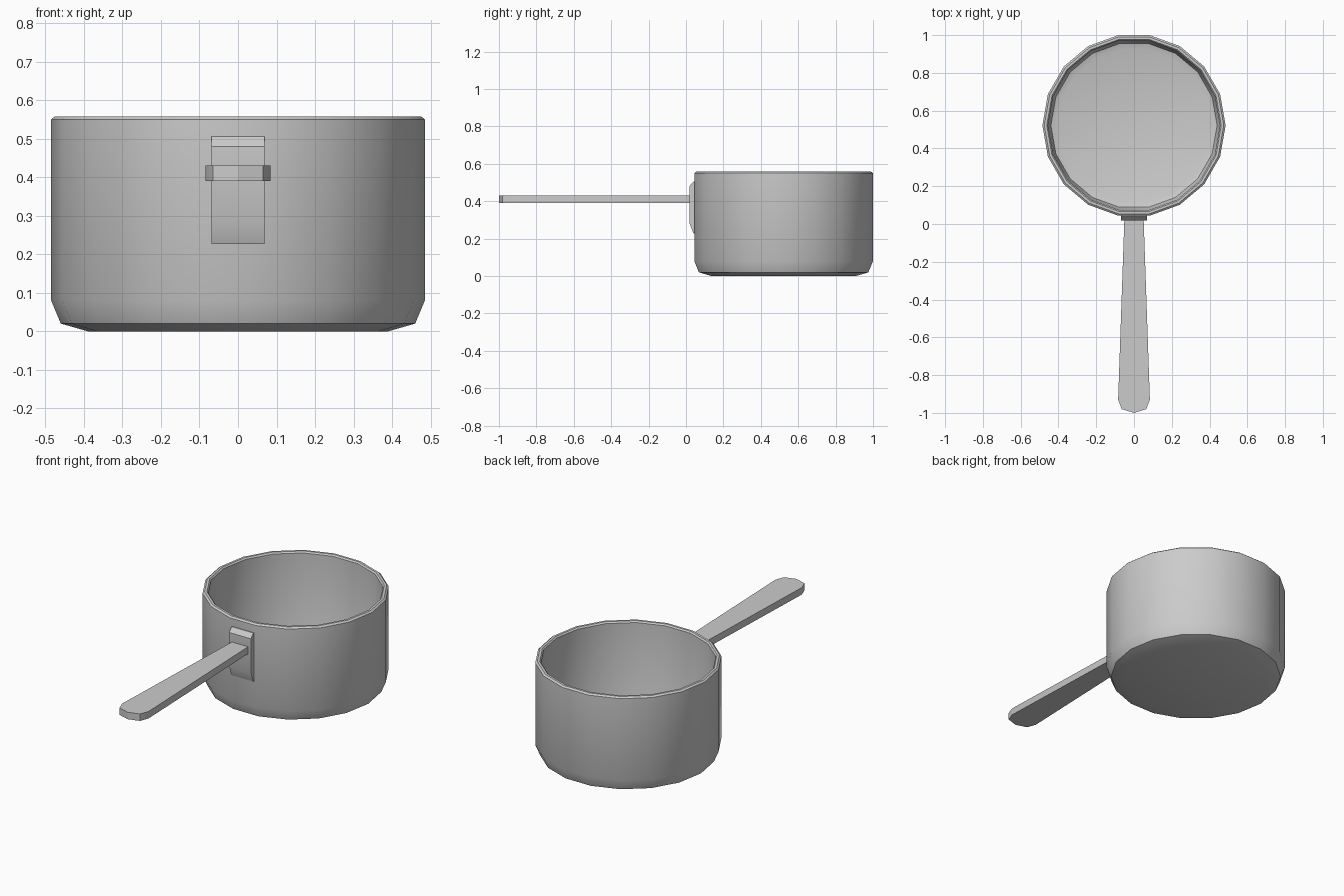
import bpy, bmesh
from math import cos, sin, radians, tau
from mathutils import Vector

cube = bpy.data.objects.get("Cube")
if cube:
    bpy.data.objects.remove(cube, do_unlink=True)

metal = bpy.data.materials.new("grey_metal")
metal.use_nodes = True
grey = (0.6, 0.6, 0.6, 1)
metal.diffuse_color = grey
metal.node_tree.nodes["Principled BSDF"].inputs["Base Color"].default_value = grey


def finish(bm, name):
    """Turn a bmesh into a smooth-by-angle object."""
    bmesh.ops.recalc_face_normals(bm, faces=bm.faces)
    mesh = bpy.data.meshes.new(name)
    bm.to_mesh(mesh)
    bm.free()
    mesh.materials.append(metal)
    obj = bpy.data.objects.new(name, mesh)
    bpy.context.collection.objects.link(obj)
    bpy.ops.object.select_all(action="DESELECT")
    obj.select_set(True)
    bpy.context.view_layer.objects.active = obj
    bpy.ops.object.shade_smooth_by_angle(angle=radians(30))
    return obj


def lathe(name, profile, sides, centre_y):
    """Revolve (radius, height) points and cap both ends."""
    bm = bmesh.new()
    rings = [[bm.verts.new((r * cos(tau * i / sides),
                            centre_y + r * sin(tau * i / sides), z))
              for i in range(sides)] for r, z in profile]
    for a, b in zip(rings, rings[1:]):
        for i in range(sides):
            j = (i + 1) % sides
            bm.faces.new((a[i], a[j], b[j], b[i]))
    bm.faces.new(rings[0])
    bm.faces.new(rings[-1])
    return finish(bm, name)


def prism(name, outline, depth):
    """Extrude a planar outline by a vector."""
    bm = bmesh.new()
    face = bm.faces.new([bm.verts.new(p) for p in outline])
    new = bmesh.ops.extrude_face_region(bm, geom=[face])["geom"]
    bmesh.ops.translate(bm, vec=Vector(depth),
                        verts=[v for v in new if isinstance(v, bmesh.types.BMVert)])
    return finish(bm, name)


# Pot: outer wall, rolled rim, inner wall and floor in one profile
lathe("pot", [(0.39, 0), (0.46, 0.02), (0.485, 0.08), (0.485, 0.55),
              (0.475, 0.558), (0.462, 0.558), (0.455, 0.55),
              (0.455, 0.08), (0.44, 0.035), (0.408, 0.025)], 18, 0.522)

# Bracket plate with chamfered ends
bracket = [(0.055, 0.505), (0.04, 0.505), (0.018, 0.48),
           (0.018, 0.285), (0.04, 0.227), (0.055, 0.227)]
prism("handle_bracket", [(-0.069, y, z) for y, z in bracket], (0.138, 0, 0))

# Tapered flat handle with a rounded tip
half = [(0.051, 0.025), (0.084, -0.93), (0.065, -0.98)]
outline = half + [(0, -1)] + [(-x, y) for x, y in reversed(half)]
prism("handle", [(x, y, 0.39) for x, y in outline], (0, 0, 0.04))
